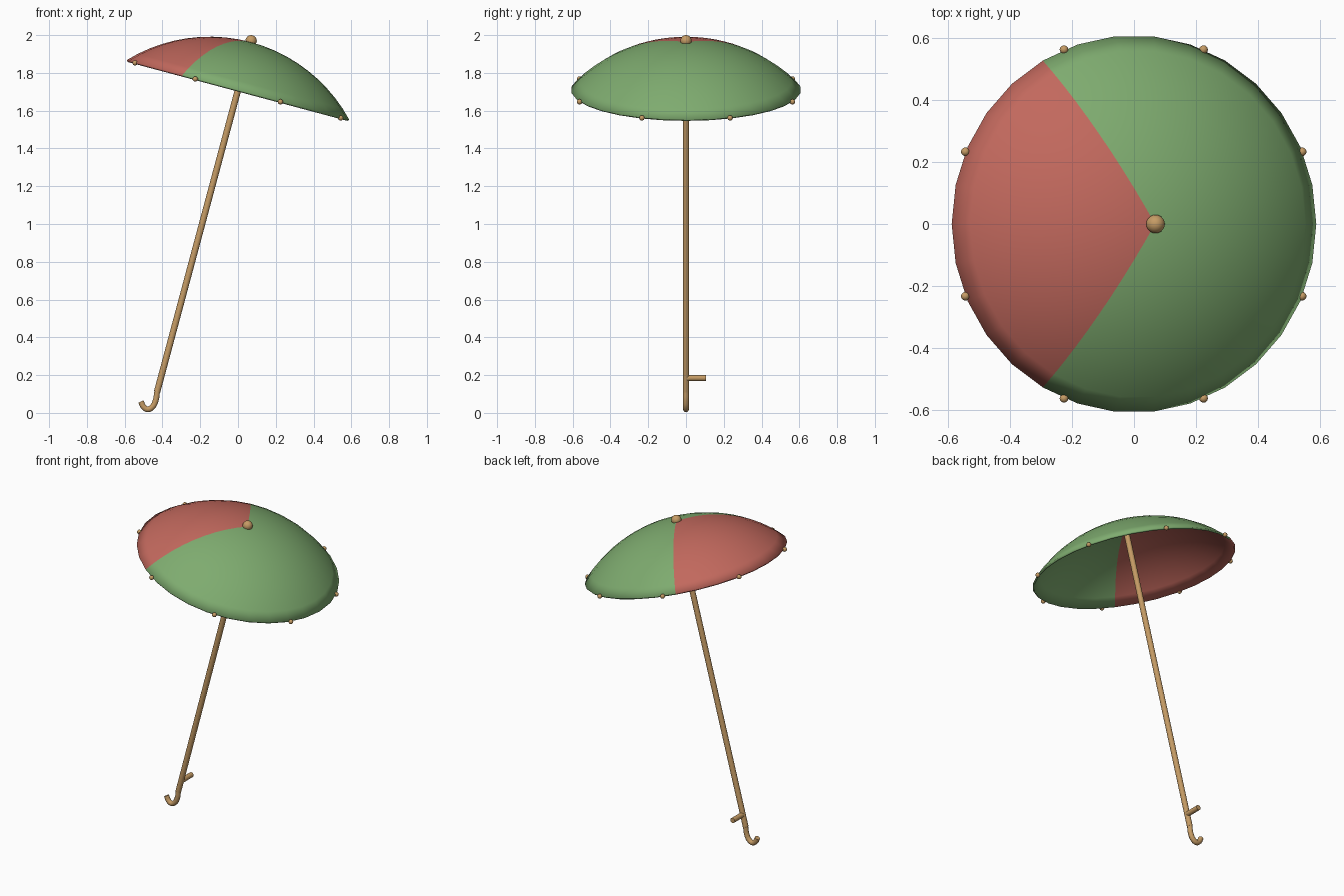
import bpy, bmesh
from math import sin, cos, asin, pi, radians, sqrt
from mathutils import Matrix, Vector

if "Cube" in bpy.data.objects:
    bpy.data.objects.remove(bpy.data.objects["Cube"])

# Tilted frame: origin at the centre of the canopy rim, local z along the shaft
TILT = Matrix.Translation((0, 0, 1.71)) @ Matrix.Rotation(radians(15), 4, 'Y')
RIM, RISE, SEGS, RINGS = 0.61, 0.262, 30, 10


def material(name, rgb):
    m = bpy.data.materials.new(name)
    m.diffuse_color = (*rgb, 1)
    m.use_nodes = True
    m.node_tree.nodes["Principled BSDF"].inputs["Base Color"].default_value = m.diffuse_color
    return m


GREEN = material("green_cloth", (0.21, 0.41, 0.16))
RED = material("red_cloth", (0.54, 0.14, 0.11))
WOOD = material("wood", (0.56, 0.33, 0.13))


def finish(name, bm, mats, matrix):
    me = bpy.data.meshes.new(name)
    bmesh.ops.transform(bm, matrix=matrix, verts=bm.verts)
    bmesh.ops.recalc_face_normals(bm, faces=bm.faces)
    bm.to_mesh(me)
    bm.free()
    for m in mats:
        me.materials.append(m)
    ob = bpy.data.objects.new(name, me)
    bpy.context.collection.objects.link(ob)
    bpy.ops.object.select_all(action='DESELECT')
    ob.select_set(True)
    bpy.context.view_layer.objects.active = ob
    bpy.ops.object.shade_smooth_by_angle(angle=radians(40))
    return ob


def ball(name, loc, r):
    bm = bmesh.new()
    bmesh.ops.create_uvsphere(bm, u_segments=20, v_segments=12, radius=r)
    return finish(name, bm, [WOOD], TILT @ Matrix.Translation(loc))


def rod(name, a, b, r):
    a, b = Vector(a), Vector(b)
    d = b - a
    bm = bmesh.new()
    bmesh.ops.create_cone(bm, cap_ends=True, segments=16, radius1=r, radius2=r, depth=d.length)
    place = Matrix.Translation((a + b) / 2) @ d.to_track_quat('Z', 'Y').to_matrix().to_4x4()
    return finish(name, bm, [WOOD], place)


# Canopy: thin spherical cap, one third red
R = (RIM ** 2 + RISE ** 2) / (2 * RISE)
half = asin(RIM / R)
bm = bmesh.new()
apex = bm.verts.new((0, 0, RISE))
rings = []
for i in range(1, RINGS + 1):
    t = half * i / RINGS
    rings.append([bm.verts.new((R * sin(t) * cos(2 * pi * k / SEGS),
                                R * sin(t) * sin(2 * pi * k / SEGS),
                                R * cos(t) - R + RISE)) for k in range(SEGS)])
for k in range(SEGS):
    n = (k + 1) % SEGS
    faces = [bm.faces.new((apex, rings[0][k], rings[0][n]))]
    for a, b in zip(rings, rings[1:]):
        faces.append(bm.faces.new((a[k], b[k], b[n], a[n])))
    for f in faces:
        f.material_index = 1 if 10 <= k < 20 else 0
canopy = finish("canopy", bm, [GREEN, RED], TILT)
sol = canopy.modifiers.new("thickness", 'SOLIDIFY')
sol.thickness = 0.012
sol.offset = -1 if canopy.data.polygons[0].normal.z > 0 else 1

# Finial and rib tips
ball("finial", (0, 0, 0.269), 0.03)
for k in range(8):
    a = radians(22.5 + 45 * k)
    ball(f"rib_tip_{k + 1}", (RIM * cos(a), RIM * sin(a), -0.003), 0.014)

# Shaft and side peg
foot = TILT @ Vector((0, 0, -1.655))
rod("shaft", foot, TILT @ Vector((0, 0, 0.26)), 0.017)
rod("side_peg", (-0.408, 0, 0.184), (-0.408, 0.105, 0.184), 0.016)

# Hooked handle: swept tube
points = [(foot.x, foot.z), (-0.436, 0.065), (-0.454, 0.031), (-0.478, 0.019),
          (-0.499, 0.031), (-0.514, 0.06)]
cu = bpy.data.curves.new("handle_path", 'CURVE')
cu.dimensions = '3D'
cu.bevel_depth = 0.016
cu.bevel_resolution = 3
cu.use_fill_caps = True
cu.resolution_u = 5
sp = cu.splines.new('BEZIER')
sp.bezier_points.add(len(points) - 1)
for bp, (x, z) in zip(sp.bezier_points, points):
    bp.co = (x, 0, z)
    bp.handle_left_type = bp.handle_right_type = 'AUTO'
cu.materials.append(WOOD)
handle = bpy.data.objects.new("hook_handle", cu)
bpy.context.collection.objects.link(handle)
